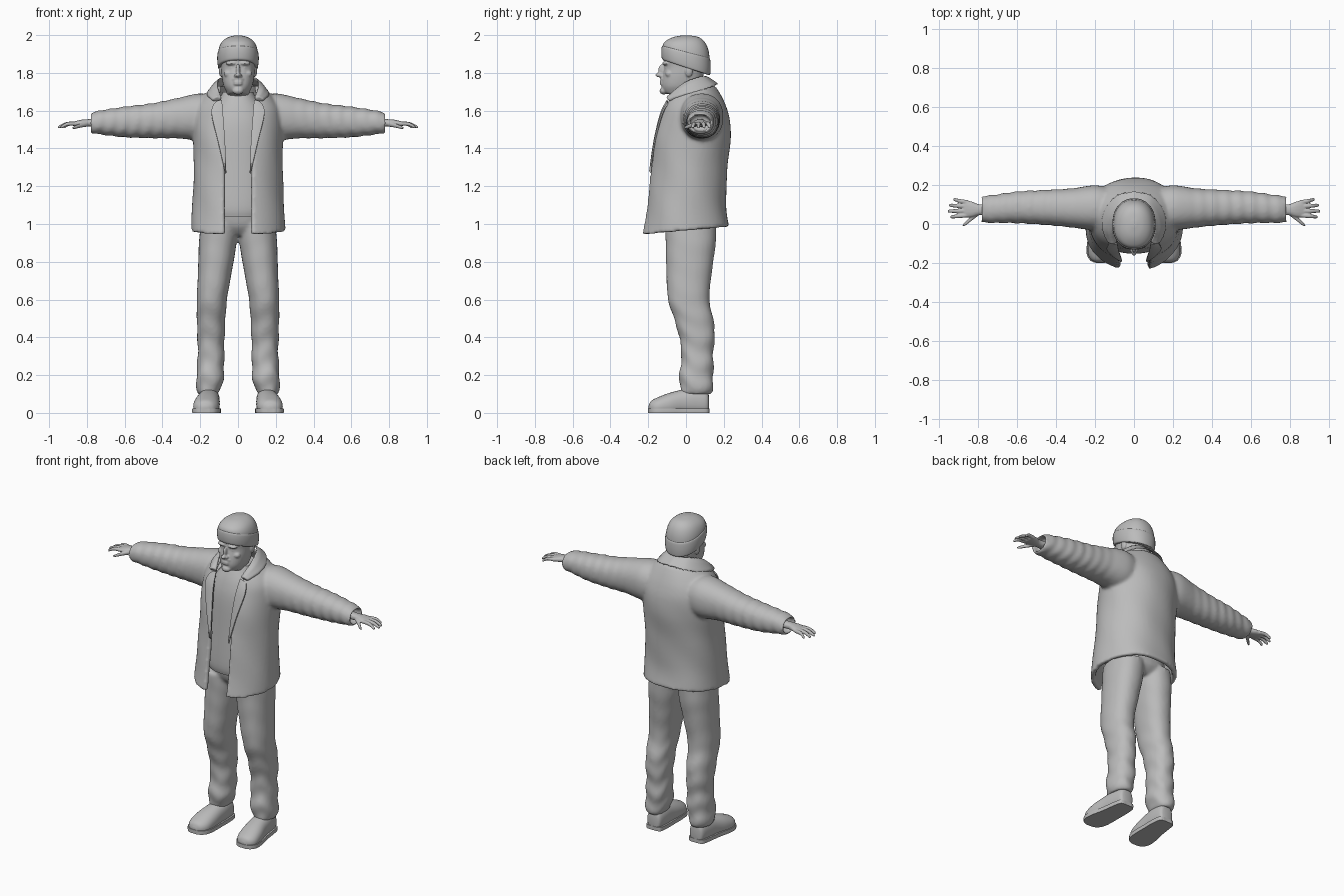
import bpy, bmesh, math
from mathutils import Vector, Matrix

cube = bpy.data.objects.get("Cube")
if cube:
    bpy.data.objects.remove(cube, do_unlink=True)

grey = bpy.data.materials.new("plain_grey")
grey.use_nodes = True
COLOUR = (0.5, 0.5, 0.5, 1)
grey.diffuse_color = COLOUR
grey.node_tree.nodes["Principled BSDF"].inputs["Base Color"].default_value = COLOUR


def finish(bm, name, voxel=0, smooth=0, angle=40):
    """Turn a bmesh into a shaded object, fusing overlapping parts if voxel is set."""
    bmesh.ops.recalc_face_normals(bm, faces=bm.faces)
    mesh = bpy.data.meshes.new(name)
    bm.to_mesh(mesh)
    bm.free()
    ob = bpy.data.objects.new(name, mesh)
    bpy.context.collection.objects.link(ob)
    mesh.materials.append(grey)
    if voxel:
        m = ob.modifiers.new("fuse", 'REMESH')
        m.mode, m.voxel_size, m.use_smooth_shade = 'VOXEL', voxel, True
        if smooth:
            s = ob.modifiers.new("soften", 'SMOOTH')
            s.factor, s.iterations = 0.5, smooth
    bpy.ops.object.select_all(action='DESELECT')
    ob.select_set(True)
    bpy.context.view_layer.objects.active = ob
    if voxel:
        bpy.ops.object.shade_smooth()
    else:
        bpy.ops.object.shade_smooth_by_angle(angle=math.radians(angle))
    return ob


def resample(rows, steps):
    """Catmull-Rom interpolation of tuples."""
    out = []
    for i in range(len(rows) - 1):
        p0, p1, p2 = rows[max(i - 1, 0)], rows[i], rows[i + 1]
        p3 = rows[min(i + 2, len(rows) - 1)]
        for k in range(steps):
            t = k / steps
            out.append(tuple(
                0.5 * (2 * b + (c - a) * t + (2 * a - 5 * b + 4 * c - d) * t * t
                       + (3 * b - a - 3 * c + d) * t ** 3)
                for a, b, c, d in zip(p0, p1, p2, p3)))
    return out + [tuple(rows[-1])]


def skin(bm, rings):
    """Join closed rings of points with quads and return the vertex rings."""
    vs = [[bm.verts.new(p) for p in r] for r in rings]
    n = len(vs[0])
    for a, b in zip(vs, vs[1:]):
        for i in range(n):
            j = (i + 1) % n
            bm.faces.new((a[i], a[j], b[j], b[i]))
    return vs


def loft(bm, rows, axis='z', n=28, power=0.9, steps=5, sx=1, ripple=None, hollow=0, clamp=None):
    """Rows are (position, centre a, centre b, radius a, radius b[, tilt])."""
    rows = resample(rows, steps)
    if hollow:
        h, ca, cb, ra, rb = rows[-1]
        rows += [(h, ca, cb, ra * .8, rb * .8), (h - hollow, ca, cb, ra * .75, rb * .75)]
    rings = []
    for row in rows:
        h, ca, cb, ra, rb = row[:5]
        tilt = row[5] if len(row) > 5 else 0
        ring = []
        for i in range(n):
            t = 2 * math.pi * i / n
            c, s = math.cos(t), math.sin(t)
            k = 1 + (ripple(h, t) if ripple else 0)
            a = ca + k * ra * math.copysign(abs(c) ** power, c)
            b = cb + k * rb * math.copysign(abs(s) ** power, s)
            p = {'z': (a, b, h + tilt * b), 'x': (h, a, b), 'y': (a, h, b)}[axis]
            z = min(max(p[2], clamp[0]), clamp[1]) if clamp else p[2]
            ring.append((sx * p[0], p[1], z))
        rings.append(ring)
    vs = skin(bm, rings)
    bm.faces.new(vs[0])
    bm.faces.new(vs[-1])


def blob(bm, centre, size):
    m = Matrix.Translation(centre) @ Matrix.Diagonal((*size, 1))
    bmesh.ops.create_uvsphere(bm, u_segments=16, v_segments=10, radius=1, matrix=m)


def sheet(bm, inner, outer, thick, sx, steps=5):
    """Thick strip between two edge paths."""
    rings = []
    for a, b in zip(resample(inner, steps), resample(outer, steps)):
        a, b = Vector(a), Vector(b)
        lift = Vector((0, -thick * .6, thick * .8))
        mid = (a + b) / 2 + lift * 0.5
        ring = [a, a + lift * .7, mid + lift * .7, b + lift * .7, b, mid - lift]
        rings.append([(sx * p.x, p.y, p.z) for p in ring])
    vs = skin(bm, rings)
    bm.faces.new(vs[0])
    bm.faces.new(vs[-1])


# Jacket body: open C-shaped section (height, front, back, half width, half gap, tilt)
bm = bmesh.new()
body = [(.965, -.24, .23, .25, .065, .09), (1.1, -.215, .213, .243, .066, .05),
        (1.3, -.192, .22, .235, .067, 0), (1.45, -.175, .235, .238, .075, 0),
        (1.55, -.152, .232, .235, .085, 0), (1.62, -.128, .213, .222, .092, 0),
        (1.68, -.095, .185, .18, .098, 0), (1.73, -.045, .155, .125, .1, 0)]
N, THICK = 56, 0.028
rings = []
for z, f, b, rx, gap, tilt in resample(body, 6):
    start = math.asin(min(gap / rx, .9))
    cy, ry = (f + b) / 2, (b - f) / 2
    outer, inner = [], []
    for i in range(N):
        t = -math.pi / 2 + start + (2 * math.pi - 2 * start) * i / (N - 1)
        c, s = math.cos(t), math.sin(t)
        fold = 1 + .012 * math.sin(5 * t + 9 * z) * math.sin(14 * z)
        for lst, cut in ((outer, 0), (inner, THICK)):
            x = (rx * fold - cut) * math.copysign(abs(c) ** .9, c)
            y = cy + (ry * fold - cut) * math.copysign(abs(s) ** .95, s)
            lst.append((x, y, z + tilt * y))
    rings.append(outer + inner[::-1])
vs = skin(bm, rings)
for r in (vs[0], vs[-1]):
    for i in range(N - 1):
        bm.faces.new((r[i], r[i + 1], r[-2 - i], r[-1 - i]))

# Sleeves with gathered folds and open cuffs
sleeve = [(.1, .08, 1.565, .1, .105), (.2, .083, 1.567, .115, .124), (.32, .082, 1.56, .1, .107),
          (.45, .085, 1.547, .09, .093), (.6, .085, 1.54, .081, .081), (.72, .077, 1.538, .072, .065),
          (.78, .075, 1.535, .067, .054)]


def sleeve_folds(x, t):
    return .035 * min(max((x - .25) * 4, 0), 1) * math.sin(95 * x + 1.5 * math.sin(t) + math.cos(2 * t))


for sx in (1, -1):
    loft(bm, sleeve, 'x', sx=sx, steps=10, ripple=sleeve_folds, hollow=.05)
finish(bm, "jacket", .01, 5)

# Collar and lapels
collar_in = [(0, .105, 1.775), (.065, .09, 1.775), (.1, .03, 1.757), (.105, -.035, 1.715), (.085, -.09, 1.655)]
collar_out = [(0, .175, 1.735), (.09, .15, 1.725), (.15, .08, 1.70), (.165, -.01, 1.678), (.135, -.09, 1.65)]
lapel_in = [(.085, -.095, 1.65), (.078, -.135, 1.56), (.068, -.163, 1.42), (.062, -.185, 1.27)]
lapel_out = [(.125, -.095, 1.635), (.14, -.125, 1.58), (.105, -.165, 1.43), (.068, -.188, 1.27)]
bm = bmesh.new()
for sx in (1, -1):
    sheet(bm, collar_in, collar_out, .022, sx)
finish(bm, "collar", .006, 4)
bm = bmesh.new()
for sx in (1, -1):
    sheet(bm, lapel_in, lapel_out, .012, sx)
finish(bm, "lapels", angle=50)

# Shirt
bm = bmesh.new()
loft(bm, [(1.04, 0, -.01, .17, .135), (1.1, 0, -.01, .185, .142), (1.3, 0, .01, .185, .15),
          (1.5, 0, .025, .18, .152), (1.6, 0, .03, .15, .135), (1.67, 0, .025, .095, .1),
          (1.7, 0, .03, .08, .085)], n=40)
finish(bm, "shirt", angle=60)

# Trousers
bm = bmesh.new()
leg = [(.1, .157, .055, .055, .078), (.13, .155, .055, .064, .087), (.2, .147, .055, .073, .09),
       (.32, .143, .06, .07, .085), (.45, .143, .052, .074, .1), (.6, .138, .015, .08, .11),
       (.75, .122, .017, .09, .121), (.9, .107, .025, .1, .133), (1.0, .1, .025, .098, .135)]


def leg_folds(z, t):
    return .05 * min(max((.72 - z) * 2, 0.1), 1) * math.sin(50 * z + 2 * math.sin(t) + math.cos(3 * t))


for sx in (1, -1):
    loft(bm, leg, sx=sx, ripple=leg_folds, steps=8)
loft(bm, [(.94, 0, .025, .1, .09), (.99, 0, .025, .17, .13), (1.08, 0, .01, .18, .135)])
finish(bm, "trousers", .01, 4)

# Shoes: rounded uppers on flat soles
upper = [(.122, .15, .05, .02, .03), (.11, .15, .055, .045, .065), (.05, .152, .06, .055, .075),
         (-.02, .157, .055, .06, .068), (-.09, .165, .04, .068, .065), (-.15, .17, .03, .066, .052),
         (-.185, .172, .028, .045, .035), (-.198, .172, .026, .015, .012)]
for side, sx in (("left", 1), ("right", -1)):
    bm = bmesh.new()
    loft(bm, upper, 'y', sx=sx, clamp=(.012, .2))
    finish(bm, side + "_shoe", angle=60)
    bm = bmesh.new()
    sole = [(y * 1.01, cx, .012, rx + .006, .05) for y, cx, cz, rx, rz in upper]
    loft(bm, sole, 'y', sx=sx, power=.6, clamp=(0, .024))
    finish(bm, side + "_sole")

# Hands: palm, four fingers and a thumb
for side, sx in (("left", 1), ("right", -1)):
    bm = bmesh.new()
    loft(bm, [(.72, .075, 1.535, .03, .022), (.79, .073, 1.535, .028, .02), (.83, .075, 1.534, .04, .018),
              (.865, .078, 1.53, .044, .013), (.876, .078, 1.53, .036, .008)], 'x', n=16, sx=sx)
    for y0, y1, tip in ((.045, .036, .94), (.067, .066, .953), (.09, .096, .947), (.111, .125, .925)):
        mid = (.86 + tip) / 2
        loft(bm, [(.85, y0, 1.531, .011, .011), (mid, (y0 + y1) / 2, 1.53, .0105, .0105),
                  (tip - .006, y1, 1.514, .008, .008), (tip, y1, 1.512, .003, .003)], 'x', n=12, sx=sx)
    loft(bm, [(.795, .06, 1.53, .017, .014), (.83, .03, 1.522, .013, .012), (.86, .004, 1.513, .01, .009),
              (.877, -.008, 1.508, .004, .004)], 'x', n=12, sx=sx)
    finish(bm, side + "_hand", .004, 2)

# Head with facial features
bm = bmesh.new()
loft(bm, [(1.6, 0, .03, .07, .075), (1.675, 0, .012, .068, .078), (1.695, 0, -.022, .06, .092),
          (1.73, 0, -.025, .076, .104), (1.78, 0, -.017, .086, .108), (1.83, 0, -.008, .09, .107),
          (1.88, 0, 0, .094, .118), (1.94, 0, 0, .08, .1)], n=36)
blob(bm, (0, -.118, 1.705), (.03, .022, .02))
blob(bm, (0, -.142, 1.789), (.014, .02, .013))
blob(bm, (0, -.126, 1.815), (.011, .021, .032))
for z in (1.741, 1.753):
    blob(bm, (0, -.129, z), (.024, .011, .006))
blob(bm, (0, -.122, 1.767), (.032, .014, .009))
for sx in (1, -1):
    blob(bm, (sx * .014, -.131, 1.785), (.009, .012, .009))
    blob(bm, (sx * .032, -.1, 1.826), (.013, .012, .01))
    blob(bm, (sx * .034, -.105, 1.851), (.032, .021, .011))
    blob(bm, (sx * .05, -.088, 1.795), (.026, .022, .02))
    blob(bm, (sx * .09, .015, 1.812), (.012, .022, .033))
finish(bm, "head", .005, 2)

# Knitted cap with turned-up band
bm = bmesh.new()
loft(bm, [(1.84, 0, 0, .1, .122, -.3), (1.9, 0, 0, .105, .125, -.25), (1.94, 0, 0, .098, .118, -.15),
          (1.97, 0, 0, .08, .098, -.05), (1.99, 0, 0, .05, .065, 0), (1.999, 0, 0, .012, .015, 0)], n=40)
finish(bm, "cap", angle=60)
bm = bmesh.new()
loft(bm, [(1.828, 0, 0, .099, .121, -.33), (1.835, 0, 0, .106, .128, -.33), (1.87, 0, 0, .11, .131, -.3),
          (1.905, 0, 0, .108, .128, -.26), (1.912, 0, 0, .1, .12, -.26)], n=40)
finish(bm, "cap_band", angle=60)
